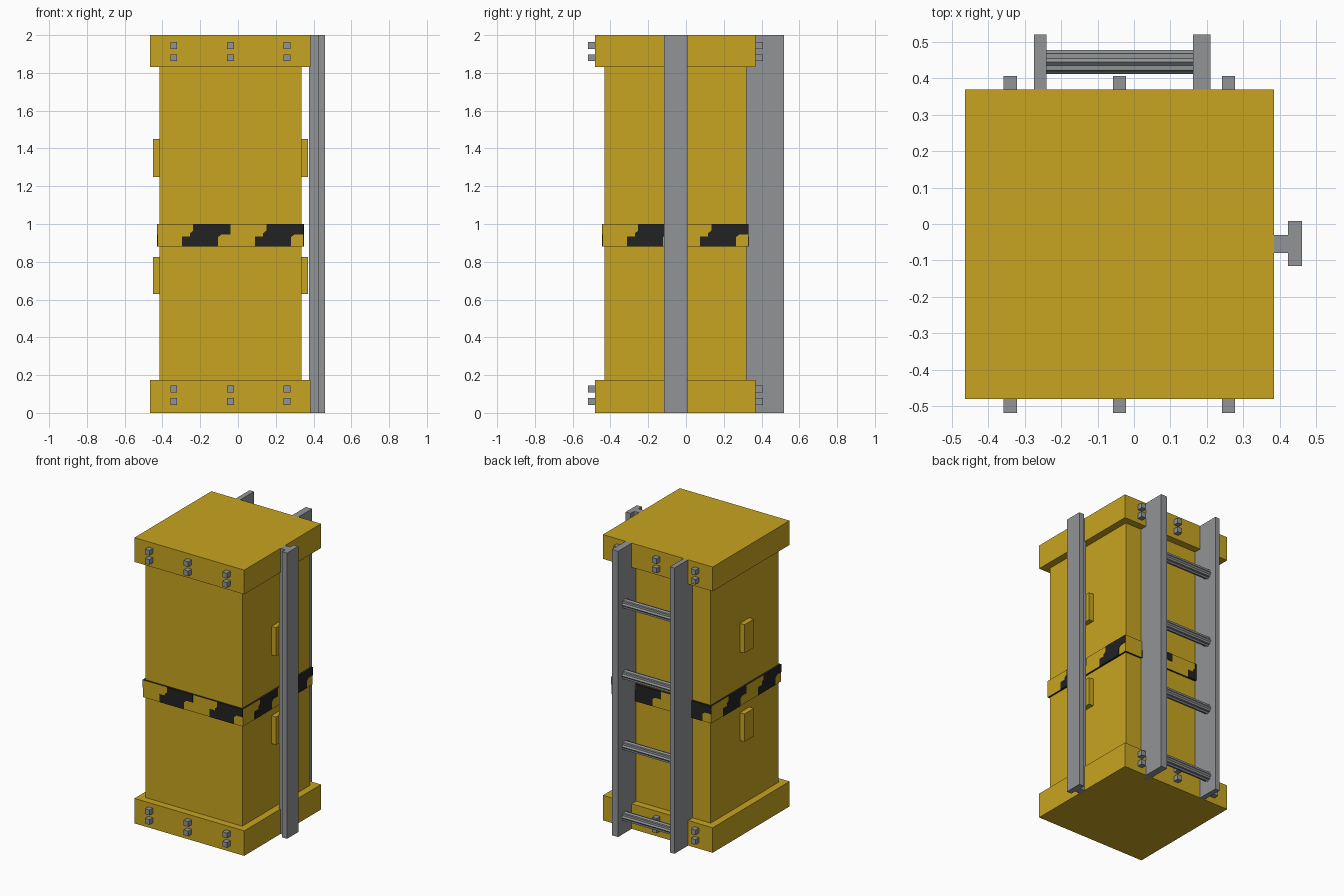
import bpy, bmesh, math
from mathutils import Matrix, Vector

cube = bpy.data.objects.get("Cube")
if cube:
    bpy.data.objects.remove(cube, do_unlink=True)

CX, CY = -0.04, -0.056      # axis of the column
CAP, BODY, BAND = 0.425, 0.375, 0.387   # half widths


def material(name, rgb):
    mat = bpy.data.materials.new(name)
    mat.use_nodes = True
    mat.diffuse_color = (*rgb, 1)
    bsdf = next(n for n in mat.node_tree.nodes if n.type == 'BSDF_PRINCIPLED')
    bsdf.inputs["Base Color"].default_value = (*rgb, 1)
    return mat


yellow = material("yellow paint", (0.578, 0.376, 0.015))
steel = material("grey steel", (0.283, 0.296, 0.305))
black = material("black paint", (0.016, 0.016, 0.016))


def finish(bm, name, *mats):
    bmesh.ops.recalc_face_normals(bm, faces=bm.faces)
    mesh = bpy.data.meshes.new(name)
    bm.to_mesh(mesh)
    bm.free()
    for mat in mats:
        mesh.materials.append(mat)
    obj = bpy.data.objects.new(name, mesh)
    bpy.context.collection.objects.link(obj)
    return obj


def add_box(bm, x, y, z):
    """Box from (min, max) pairs."""
    size = [b - a for a, b in (x, y, z)]
    mid = [(a + b) / 2 for a, b in (x, y, z)]
    bmesh.ops.create_cube(bm, size=1, matrix=Matrix.Translation(mid) @ Matrix.Diagonal((*size, 1)))


def box(name, mat, x, y, z):
    bm = bmesh.new()
    add_box(bm, x, y, z)
    return finish(bm, name, mat)


def square_block(name, half, z):
    return box(name, yellow, (CX - half, CX + half), (CY - half, CY + half), z)


def add_prism(bm, points, offset):
    """Extrude a closed outline by the offset vector."""
    face = bm.faces.new([bm.verts.new(p) for p in points])
    new = bmesh.ops.extrude_face_region(bm, geom=[face], use_keep_orig=True)
    verts = [g for g in new["geom"] if isinstance(g, bmesh.types.BMVert)]
    bmesh.ops.translate(bm, verts=verts, vec=offset)


# Column and end caps
square_block("column_body", BODY, (0.17, 1.83))
square_block("bottom_cap", CAP, (0, 0.175))
square_block("top_cap", CAP, (1.83, 2))

# Middle band, dark on its narrow upper and lower ledges
band = square_block("hazard_band", BAND, (0.88, 1.0))
band.data.materials.append(black)
for poly in band.data.polygons:
    poly.material_index = int(abs(poly.normal.z) > 0.5)

# Stepped hazard stripes, two on each side of the band
outline = [(0.13, 0.88), (0.32, 0.88), (0.32, 0.93), (0.34, 0.945), (0.387, 0.945),
           (0.387, 1.0), (0.19, 1.0), (0.19, 0.965), (0.172, 0.95), (0.172, 0.935), (0.13, 0.935)]
bm = bmesh.new()
for side in range(4):
    turn = Matrix.Translation((CX, CY, 0)) @ Matrix.Rotation(side * math.pi / 2, 4, 'Z')
    for start in (-BAND, 0):
        pts = [turn @ Vector((start + u, -BAND - 0.002, z)) for u, z in outline]
        add_prism(bm, pts, turn.to_3x3() @ Vector((0, 0.004, 0)))
finish(bm, "hazard_stripes", black)

# Side handles, upper and lower on both sides
for side, sign in (("left", 1), ("right", -1)):
    for level, z in (("upper", (1.25, 1.45)), ("lower", (0.63, 0.825))):
        xs = sorted((CX + sign * (BODY - 0.01), CX + sign * 0.41))
        box(f"{level}_{side}_handle", yellow, xs, (CY - 0.052, CY + 0.052), z)

# Square bolts through the caps
for face, y in (("front", CY - CAP - 0.018), ("back", CY + CAP + 0.018)):
    bm = bmesh.new()
    for dx in (-0.3, 0, 0.3):
        for z in (0.06, 0.127, 1.88, 1.945):
            add_box(bm, (CX + dx - 0.018, CX + dx + 0.018), (y - 0.02, y + 0.02), (z - 0.018, z + 0.018))
    finish(bm, f"{face}_bolts", steel)

# T-shaped guide rail on the left side
box("guide_rail_web", steel, (0.375, 0.425), (-0.08, -0.03), (0, 2))
box("guide_rail_flange", steel, (0.423, 0.461), (-0.116, 0.008), (0, 2))

# Ladder on the back
box("ladder_right_rail", steel, (-0.275, -0.24), (0.315, 0.52), (0, 2))
box("ladder_left_rail", steel, (0.162, 0.21), (0.315, 0.52), (0, 2))

# Ribbed rungs
bm = bmesh.new()
for step in range(4):
    z = 0.12 + step * 0.496
    ring = []
    for i in range(16):
        r = 0.026 if i % 2 else 0.033
        a = i * math.pi / 8
        ring.append((-0.245, 0.445 + r * math.cos(a), z + r * math.sin(a)))
    add_prism(bm, ring, (0.412, 0, 0))
finish(bm, "ladder_rungs", steel)
